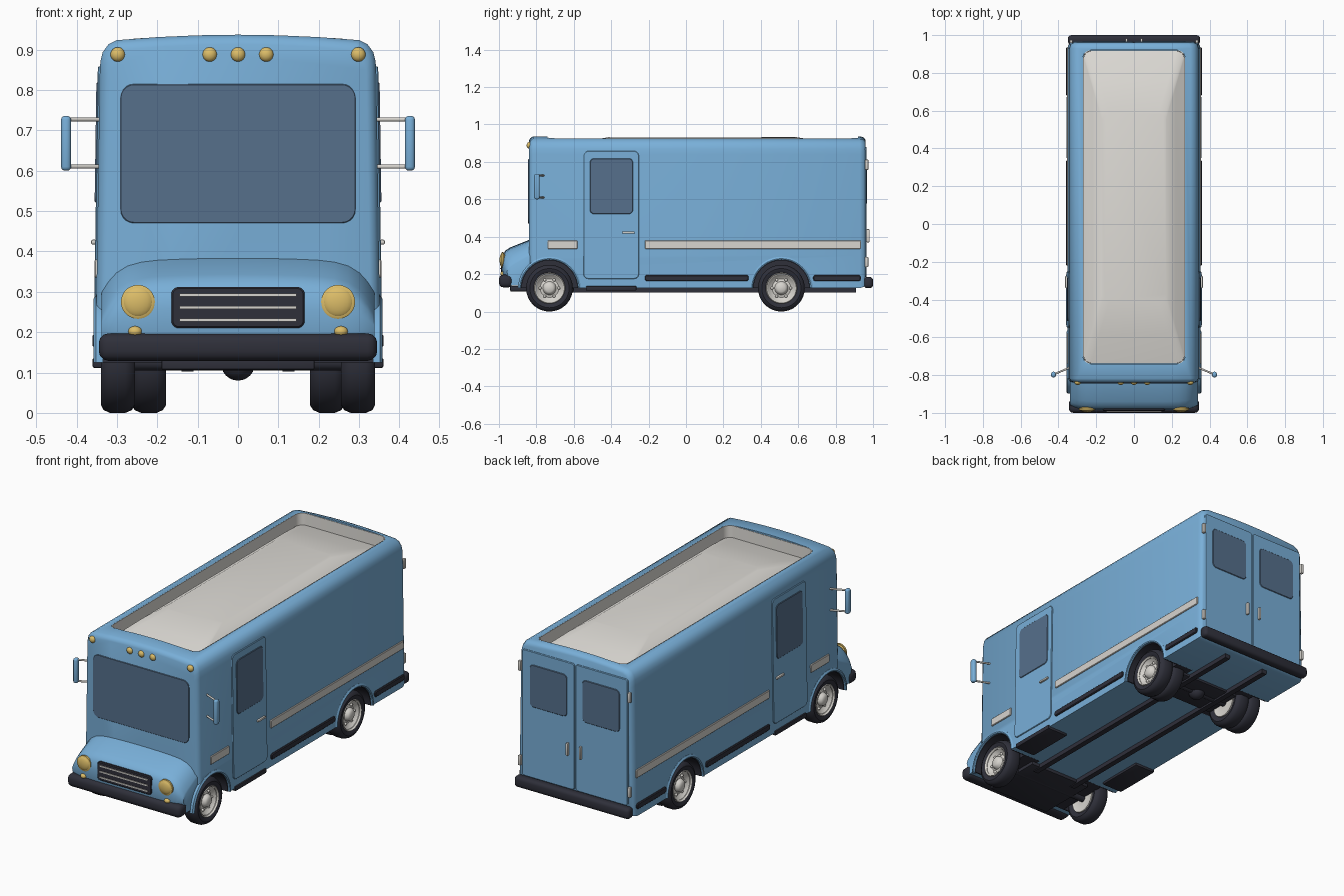
import bpy, bmesh, math
from mathutils import Vector as V

if "Cube" in bpy.data.objects:
    bpy.data.objects.remove(bpy.data.objects["Cube"])

def material(name, r, g, b):
    m = bpy.data.materials.new(name)
    m.diffuse_color = (r, g, b, 1)
    m.use_nodes = True
    m.node_tree.nodes["Principled BSDF"].inputs["Base Color"].default_value = m.diffuse_color
    return m

BLUE = material("sky blue paint", .19, .43, .69)
GLASS = material("blue grey glass", .092, .16, .26)
BLACK = material("charcoal rubber", .028, .029, .042)
SILVER = material("light grey metal", .68, .66, .62)
WHITE = material("pale grey roof", .74, .72, .68)
AMBER = material("amber lamp", .72, .51, .14)

def finish(name, bm, mat):
    bmesh.ops.remove_doubles(bm, verts=bm.verts, dist=1e-5)
    bmesh.ops.recalc_face_normals(bm, faces=bm.faces)
    me = bpy.data.meshes.new(name)
    bm.to_mesh(me)
    bm.free()
    me.materials.append(mat)
    ob = bpy.data.objects.new(name, me)
    bpy.context.collection.objects.link(ob)
    smooth(ob)
    return ob

def smooth(ob):
    bpy.ops.object.select_all(action='DESELECT')
    ob.select_set(True)
    bpy.context.view_layer.objects.active = ob
    bpy.ops.object.shade_smooth_by_angle(angle=math.radians(40))

def loft(name, rings, mat):
    """Skin closed rings of equal length and cap both ends."""
    bm = bmesh.new()
    vs = [[bm.verts.new(p) for p in ring] for ring in rings]
    n = len(rings[0])
    for a, b in zip(vs, vs[1:]):
        for i in range(n):
            bm.faces.new((a[i], a[(i + 1) % n], b[(i + 1) % n], b[i]))
    bm.faces.new(vs[0])
    bm.faces.new(vs[-1])
    bmesh.ops.dissolve_degenerate(bm, dist=1e-6, edges=bm.edges)
    return finish(name, bm, mat)

def box(name, c, size, mat, bevel=0, seg=2):
    bm = bmesh.new()
    bmesh.ops.create_cube(bm, size=1)
    for v in bm.verts:
        v.co = V(c) + V([v.co[i] * size[i] for i in range(3)])
    if bevel:
        bmesh.ops.bevel(bm, geom=bm.edges[:], offset=bevel, segments=seg, affect='EDGES', profile=.5)
    return finish(name, bm, mat)

def ball(name, c, size, mat):
    bm = bmesh.new()
    bmesh.ops.create_uvsphere(bm, u_segments=20, v_segments=12, radius=1)
    for v in bm.verts:
        v.co = V(c) + V([v.co[i] * size[i] for i in range(3)])
    return finish(name, bm, mat)

def lathe(name, prof, place, mat, n=36):
    """prof: (radius, distance along x); place maps (x, y, z) to the world."""
    tau = 2 * math.pi / n
    return loft(name, [[place(x, max(r, 1e-4) * math.cos(i * tau), max(r, 1e-4) * math.sin(i * tau))
                        for i in range(n)] for r, x in prof], mat)

def rod(name, p, q, r, mat):
    p, q = V(p), V(q)
    rot = (q - p).to_track_quat('X', 'Z')
    return lathe(name, [(r, 0), (r, (q - p).length)], lambda x, y, z: p + rot @ V((x, y, z)), mat, 12)

def rrect(u0, u1, v0, v1, r, n=5):
    pts = []
    for k, (cu, cv) in enumerate([(u1 - r, v1 - r), (u0 + r, v1 - r), (u0 + r, v0 + r), (u1 - r, v0 + r)]):
        for i in range(n + 1):
            a = (k + i / n) * math.pi / 2
            pts.append((cu + r * math.cos(a), cv + r * math.sin(a)))
    return pts

def plate(name, rect, r, t, place, mat):
    """Rounded plate with a chamfered rim; place maps (u, v, height) to the world."""
    u0, u1, v0, v1 = rect
    e = min(.004, t / 2)
    outer = rrect(u0, u1, v0, v1, r)
    inner = rrect(u0 + e, u1 - e, v0 + e, v1 - e, max(r - e, .001))
    return loft(name, [[place(u, v, -.004) for u, v in outer], [place(u, v, t - e) for u, v in outer],
                       [place(u, v, t) for u, v in inner]], mat)

def side(s):
    return lambda y, z, d: (s * (.355 - .0148 * z + d), y, z)

def front(x, z, d): return (x, -.84 - d, z)
def nose(x, z, d): return (x, -.981 - d, z)
def rear(x, z, d): return (x, .96 + d, z)
def crown(x): return .937 - .15 * x * x

# Van body: rounded cross-section swept from front to rear
half = [(.353, .125), (.3506, .3), (.3426, .84), (.341, .87), (.335, .894), (.321, .913),
        (.3, crown(.3)), (.2, crown(.2)), (.1, crown(.1))]
section = half + [(0, crown(0))] + [(-x, z) for x, z in reversed(half)]
body = loft("van_body", [[(x * (1 - i / .355), y, .53 + (z - .53) * (1 - i / .405)) for x, z in section]
            for y, i in [(-.84, .024), (-.833, .01), (-.818, 0), (.93, 0), (.951, .007), (.96, .02)]], BLUE)

# Hood: side profile lofted across the width, falling away at both sides
prof = [(-.80, .14), (-.965, .14), (-.982, .2), (-.986, .26), (-.979, .305), (-.965, .327), (-.94, .343),
        (-.84, .383), (-.80, .392)]
stations = [.338 * math.sin(math.pi / 2 * k / 10) for k in range(-10, 11)]
def hood_point(x, y, z):
    k = abs(x) / .338
    return (x, y + (.028 * k ** 8 if y < -.9 else 0), z - ((.075 * k ** 9 + .012 * k * k) * min(1, max(0, (z - .2) / .12))))
hood = loft("hood", [[hood_point(x, y, z) for y, z in prof] for x in stations], BLUE)

# Cutters for the roof well and the four wheel arches
WHEELS = (-.73, .51)
cutters = [loft("roof_cutter", [[(x, y, z) for x, y in rrect(-.27, .27, -.74, .92, .04)] for z in (.83, 1)], BLUE)]
for s in (1, -1):
    for wy in WHEELS:
        cutters.append(lathe("arch_cutter", [(.155, .16), (.155, .45)],
                             lambda x, y, z: (s * x, wy + y, .125 + z), BLUE, 48))
for ob in (body, hood):
    for c in cutters:
        m = ob.modifiers.new("cut", 'BOOLEAN')
        m.operation, m.solver, m.object = 'DIFFERENCE', 'EXACT', c
    dg = bpy.context.evaluated_depsgraph_get()
    me = bpy.data.meshes.new_from_object(ob.evaluated_get(dg))
    ob.modifiers.clear()
    ob.data = me
    smooth(ob)
for c in cutters:
    bpy.data.objects.remove(c)

# Pale roof panel: sunk at its border, rising to the roof line in the middle
def roof_ring(ix, iy, drop):
    return [(x, y, crown(x) - drop) for x, y in rrect(-.27 + ix, .27 - ix, -.74 + iy, .92 - iy, .038)]
loft("roof_panel", [roof_ring(.001, .001, .1), roof_ring(.001, .001, 0), roof_ring(.004, .004, 0),
                    roof_ring(.005, .005, .065), roof_ring(.05, .16, .028), roof_ring(.1, .33, .002)], WHITE)

# Front: windshield, grille, lamps, bumpers
plate("windshield", (-.292, .292, .47, .815), .035, .004, front, GLASS)
plate("grille", (-.165, .165, .21, .312), .018, .009, nose, BLACK)
for z in (.23, .261, .292):
    box("grille_bar", (0, -.991, z), (.29, .006, .007), SILVER)
for x in (-.298, -.07, 0, .07, .298):
    ball("marker_lamp", (x, -.838, .888), (.018, .014, .018), AMBER)
box("front_bumper", (0, -.963, .163), (.69, .074, .068), BLACK, .024, 3)
box("rear_bumper", (0, .975, .155), (.70, .05, .06), BLACK, .018, 3)

# Rear doors
for s in (1, -1):
    plate("rear_door", sorted((s * .003, s * .322)) + [.185, .88], .015, .006, rear, BLUE)
    plate("rear_window", sorted((s * .045, s * .275)) + [.575, .81], .025, .009, rear, GLASS)
    box("rear_handle", (s * .04, .973, .405), (.012, .018, .07), SILVER, .004)
    for z in (.265, .785):
        box("rear_hinge", (s * .333, .966, z), (.016, .018, .055), SILVER, .004)

for s in (1, -1):
    on_side = side(s)
    ball("headlight", (s * .248, -.98, .275), (.04, .017, .04), AMBER)
    lathe("headlight_ring", [(.036, 0), (.042, 0), (.042, .01), (.036, .013)],
          lambda x, y, z: (s * .248 + y, -.975 - x, .275 + z), AMBER)
    ball("turn_lamp", (s * .255, -.978, .202), (.017, .014, .013), AMBER)
    # Side door, trim strips and step
    plate("side_door", (-.548, -.252, .175, .858), .025, .005, on_side, BLUE)
    plate("side_door_window", (-.515, -.282, .52, .82), .025, .008, on_side, GLASS)
    box("side_door_handle", (s * .357, -.307, .423), (.014, .065, .012), SILVER, .004)
    for y0, y1 in ((-.74, -.58), (-.22, .935)):
        plate("side_strip", (y0, y1, .335, .38), .006, .006, on_side, SILVER)
    for y0, y1 in ((-.22, .335), (.68, .935)):
        plate("rub_rail", (y0, y1, .163, .195), .012, .008, on_side, BLACK)
    box("door_step", (s * .298, -.4, .124), (.125, .27, .025), BLACK, .005)
    # Mirror on two arms
    box("mirror", (s * .426, -.797, .668), (.025, .03, .136), BLUE, .01, 3)
    for z in (.61, .727):
        rod("mirror_arm", (s * .335, -.758, z), (s * .422, -.795, z), .005, SILVER)

    # Wheels with arch liners and lips
    for wy in WHEELS:
        def at(x, y, z): return (s * x, wy + y, .125 + z)
        arc = [(math.cos(math.pi * i / 24), math.sin(math.pi * i / 24)) for i in range(25)]
        loft("arch_liner", [[at(x, .1545 * a, .1545 * b) for a, b in arc] for x in (.155, .26)], BLACK)
        loft("arch_inner_band", [[at(x, r * a, r * b) for x, r in ((.25, .1545), (.345, .1545), (.345, .148), (.25, .148))]
                                 for a, b in arc], BLACK)
        loft("arch_lip", [[at(x, r * a, r * b) for x, r in ((.335, .152), (.356, .152), (.358, .158), (.352, .168), (.335, .168))]
                          for a, b in arc], BLUE)
        for x0 in ((.255,) if wy < 0 else (.255, .178)):
            lathe("tyre", [(.07, .012), (.105, 0), (.118, .008), (.125, .024), (.125, .062), (.118, .078),
                           (.105, .085), (.082, .08), (.074, .07), (.07, .018)],
                  lambda x, y, z: at(x0 + x, y, z), BLACK)
        lathe("wheel_rim", [(.073, .03), (.073, .076), (.083, .081), (.08, .085), (.07, .068), (.05, .056), (.036, .06),
                            (.03, .076), (.02, .083), (0, .084)], lambda x, y, z: at(.255 + x, y, z), SILVER)
        lathe("inner_rim", [(.08, .012), (.078, .003), (.065, .009), (.03, .009), (0, .006)],
              lambda x, y, z: at(x0 + x, y, z), SILVER)
        for k in range(6):
            a = k * math.pi / 3
            ball("wheel_nut", at(.314, .05 * math.cos(a), .05 * math.sin(a)), (.008, .008, .008), SILVER)

    # Chassis rail
    box("chassis_rail", (s * .125, .13, .115), (.03, 1.56, .026), BLACK)

# Undercarriage
box("engine_tray", (0, -.77, .122), (.38, .34, .03), BLACK, .005)
box("axle_cover", (0, .51, .122), (.36, .22, .02), BLACK, .005)
for wy in WHEELS:
    rod("axle", (-.28, wy, .125), (.28, wy, .125), .02, BLACK)
ball("differential", (0, .51, .122), (.042, .045, .042), BLACK)
